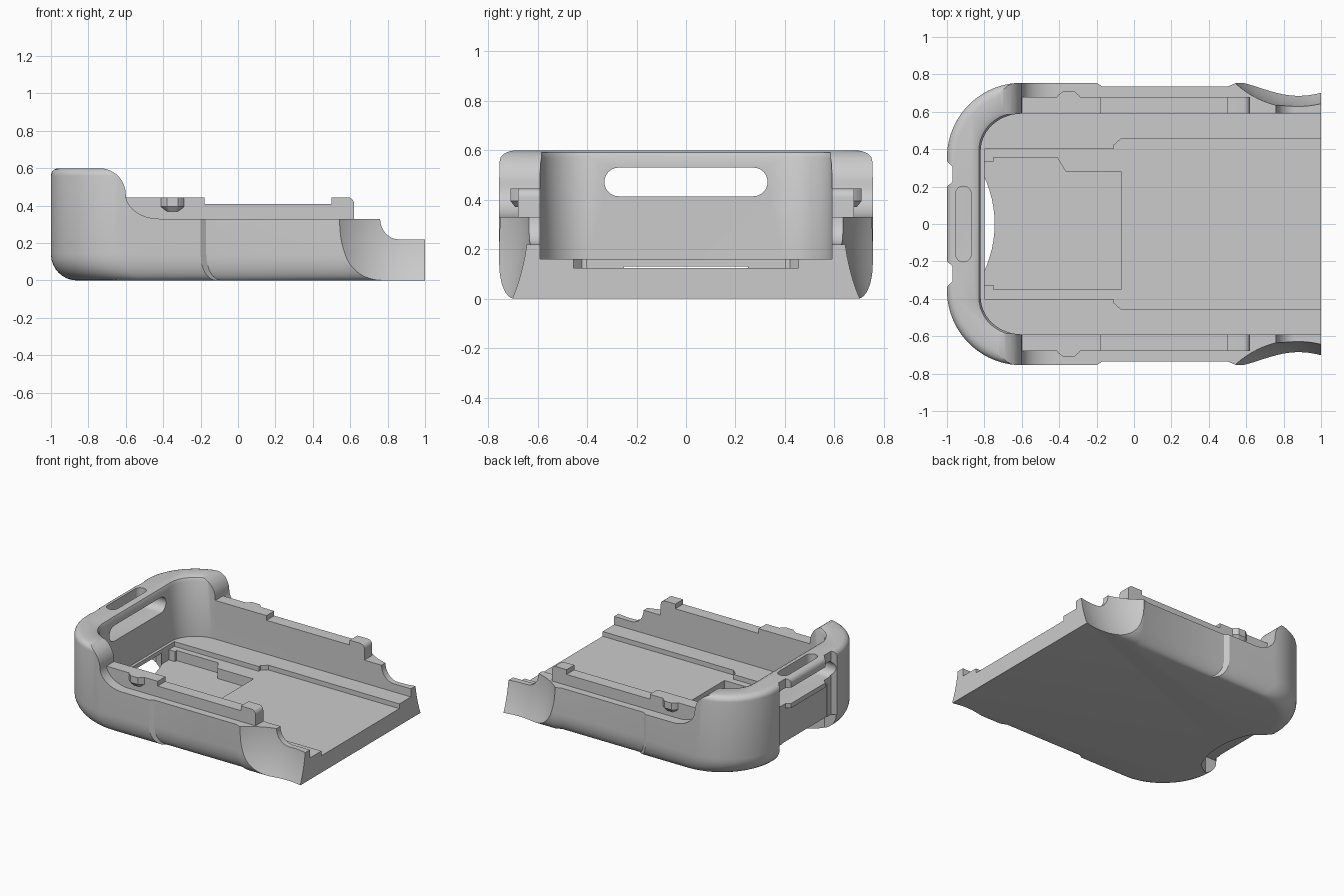
import bpy, bmesh
from math import sin, cos, radians

if "Cube" in bpy.data.objects:
    bpy.data.objects.remove(bpy.data.objects["Cube"])

grey = bpy.data.materials.new("plain_grey")
grey.use_nodes = True
grey.diffuse_color = (0.6, 0.6, 0.6, 1)
grey.node_tree.nodes["Principled BSDF"].inputs["Base Color"].default_value = grey.diffuse_color


def arc(cx, cy, rx, ry, a0, a1, n=12):
    angles = [radians(a0 + (a1 - a0) * i / n) for i in range(n + 1)]
    return [(cx + rx * cos(a), cy + ry * sin(a)) for a in angles]


def mirrored(half):
    return half + [(x, -y) for x, y in reversed(half)]


def stack(name, rings):
    """Closed solid skinned through rings of equal point count."""
    bm = bmesh.new()
    loops = [[bm.verts.new(p) for p in ring] for ring in rings]
    n = len(loops[0])
    for low, high in zip(loops, loops[1:]):
        for i in range(n):
            j = (i + 1) % n
            bm.faces.new((low[i], low[j], high[j], high[i]))
    bm.faces.new(loops[0][::-1])
    bm.faces.new(loops[-1])
    if bm.calc_volume(signed=True) < 0:
        bmesh.ops.reverse_faces(bm, faces=bm.faces[:])
    mesh = bpy.data.meshes.new(name)
    bm.to_mesh(mesh)
    bm.free()
    mesh.materials.append(grey)
    ob = bpy.data.objects.new(name, mesh)
    bpy.context.collection.objects.link(ob)
    return ob


def prism(name, pts, lo, hi, axis="z"):
    place = {"z": lambda a, b, t: (a, b, t),
             "y": lambda a, b, t: (a, t, b),
             "x": lambda a, b, t: (t, a, b)}[axis]
    return stack(name, [[place(a, b, t) for a, b in pts] for t in (lo, hi)])


def shrunk(pts, z, dx, dy):
    """Outline pulled in at its closed end and sides, open end kept at x = 1."""
    return [(1 - (1 - x) * (1 - dx / 2), y * (1 - dy / 0.755), z) for x, y in pts]


def volume(ob):
    bm = bmesh.new()
    bm.from_object(ob, bpy.context.evaluated_depsgraph_get())
    result = bm.calc_volume()
    bm.free()
    return result


def cut(target, cutter):
    """Subtract the cutter, using the first solver that gives a sound solid."""
    cutter.hide_render = True
    before = volume(target)
    mod = target.modifiers.new("cut", "BOOLEAN")
    mod.operation, mod.object = "DIFFERENCE", cutter
    for solver in ("MANIFOLD", "EXACT", "FLOAT"):
        mod.solver = solver
        bpy.context.view_layer.update()
        if before * 0.2 < volume(target) < before * 0.99999:
            break
    bpy.context.view_layer.objects.active = target
    bpy.ops.object.modifier_apply(modifier=mod.name)
    bpy.data.objects.remove(cutter)


# Outer shell: rounded closed end, rounded lower and upper edges
outline = mirrored([(1, .755), (.55, .755), (.5, .735), (-.17, .735), (-.2, .755)]
                   + arc(-.6, .355, .4, .4, 90, 180, 20))
rings = []
for i in range(9):
    a = radians(90 * i / 8)
    rings.append(shrunk(outline, .14 * (1 - sin(a)), .14 * (1 - cos(a)), .06 * (1 - cos(a))))
rings.reverse()
for i in range(6):
    a = radians(90 * i / 5)
    rings.append(shrunk(outline, .56 + .04 * sin(a), .04 * (1 - cos(a)), .04 * (1 - cos(a))))
shell = stack("shell", rings)

# Stepped top edge of the walls
top_edge = ([(-.74, .8)] + arc(-.74, .46, .14, .14, 90, 0)
            + arc(-.42, .46, .18, .13, 180, 270)[1:] + arc(.86, .33, .1, .11, 180, 270)
            + [(1.1, .22), (1.1, .8)])
cut(shell, prism("top_cutter", top_edge, -1, 1, "y"))

# Main cavity with a softened upper rim
cavity = mirrored([(1.1, .59)] + arc(-.6, .39, .22, .2, 90, 180))
cut(shell, stack("cavity_cutter", [shrunk(cavity, z, -d, -d) for z, d in
                                   ((.16, 0), (.57, 0), (.59, .01), (.602, .035), (.7, .035))]))

# Floor channel and the deeper pocket
channel = mirrored([(1.1, .455), (-.07, .455), (-.11, .42), (-.11, .4), (-.8, .4)])
cut(shell, prism("channel_cutter", channel, .125, .3))
pocket = [(-.8, .335), (-.75, .335), (-.75, .355), (-.41, .355), (-.365, .28), (-.07, .28),
          (-.07, -.35), (-.75, -.35), (-.75, -.325), (-.8, -.325)]
cut(shell, prism("pocket_cutter", pocket, .05, .3))

# Thumb scoop through the floor and shallow recess in the closed end
scoop = [(-1.1, -.33), (-.9, -.33)] + arc(-1.345, 0, .6, .6, -26, 26) + [(-.9, .33), (-1.1, .33)]
cut(shell, prism("scoop_cutter", scoop, -.1, .13))
cut(shell, prism("recess_cutter", [(-1.1, -.26), (-.965, -.26), (-.965, .26), (-1.1, .26)], -.1, .38))

# Cord slots in the closed end
side_slot = arc(.272, .472, .058, .058, -90, 90) + arc(-.272, .472, .058, .058, 90, 270)
cut(shell, prism("side_slot_cutter", side_slot, -1.2, -.7, "x"))
top_slot = arc(-.912, .16, .042, .042, 0, 180) + arc(-.912, -.16, .042, .042, 180, 360)
cut(shell, prism("top_slot_cutter", top_slot, .5, .7))

for s, side in ((1, "back"), (-1, "front")):
    # Cord groove beside the slot
    groove = [(-1.1, .18), (-1, .2), (-.97, .225), (-.97, .305), (-1, .335), (-1.1, .36)]
    cut(shell, prism("groove_cutter", [(x, s * y) for x, y in groove], -.1, .7))

    # Concave grip near the open end
    bpy.ops.mesh.primitive_uv_sphere_add(segments=96, ring_count=48, location=(.88, s * 1.12, .35))
    ball = bpy.context.object
    ball.scale = (.5, .5, .71)
    bpy.ops.object.transform_apply(location=False, rotation=False, scale=True)
    ball.data.materials.append(grey)
    cut(shell, ball)

    # Raised inner rail with taller ends
    rail = ([(-.63, .3), (-.63, .445), (-.18, .445), (-.18, .41), (.5, .41), (.5, .445)]
            + arc(.585, .41, .035, .035, 90, 0, 6) + [(.62, .3)])
    prism(side + "_rail", rail, s * .59, s * .68, "y")

    # Snap bump on the rail
    bump = [(-.42, .66), (-.41, .685), (-.38, .71), (-.32, .71), (-.29, .685), (-.28, .66)]
    cx = -.35
    stack(side + "_snap_bump", [[(cx + (x - cx) * k, s * (.66 + (y - .66) * k), z) for x, y in bump]
                                for z, k in ((.37, .6), (.395, 1), (.445, 1))])

# Smooth curved areas, keep hard edges
for ob in bpy.context.scene.objects:
    ob.select_set(ob.type == "MESH")
bpy.context.view_layer.objects.active = shell
bpy.ops.object.shade_smooth_by_angle(angle=radians(30))
